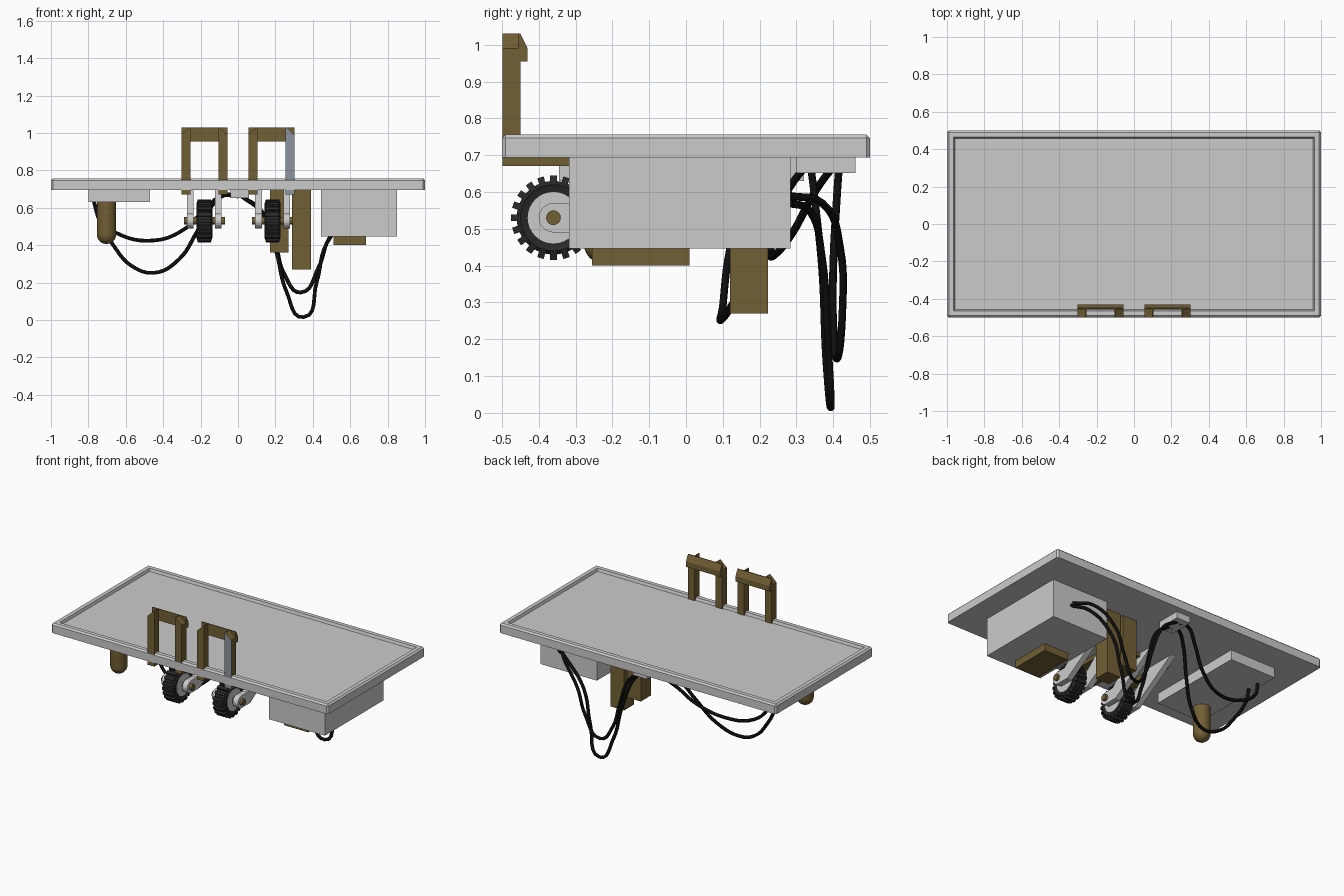
import bpy, bmesh, math
from mathutils import Vector

if "Cube" in bpy.data.objects:
    bpy.data.objects.remove(bpy.data.objects["Cube"])


def material(name, rgb):
    m = bpy.data.materials.new(name)
    m.diffuse_color = (*rgb, 1)
    m.use_nodes = True
    m.node_tree.nodes["Principled BSDF"].inputs["Base Color"].default_value = m.diffuse_color
    return m


BROWN = material("brown", (0.17, 0.115, 0.035))
RUBBER = material("rubber", (0.022, 0.022, 0.022))
BLACK = material("cable_black", (0.004, 0.004, 0.004))
GREY = material("grey", (0.27, 0.3, 0.35))


def finish(name, bm, mat=None):
    bmesh.ops.recalc_face_normals(bm, faces=bm.faces)
    me = bpy.data.meshes.new(name)
    bm.to_mesh(me)
    bm.free()
    ob = bpy.data.objects.new(name, me)
    bpy.context.collection.objects.link(ob)
    if mat:
        me.materials.append(mat)
    return ob


def smooth(ob):
    bpy.ops.object.select_all(action='DESELECT')
    ob.select_set(True)
    bpy.context.view_layer.objects.active = ob
    bpy.ops.object.shade_smooth_by_angle(angle=math.radians(35))


def box(name, x0, x1, y0, y1, z0, z1, mat=None):
    bm = bmesh.new()
    bmesh.ops.create_cube(bm, size=1)
    for v in bm.verts:
        v.co = ((x0 + x1) / 2 + v.co.x * (x1 - x0),
                (y0 + y1) / 2 + v.co.y * (y1 - y0),
                (z0 + z1) / 2 + v.co.z * (z1 - z0))
    return finish(name, bm, mat)


def prism(name, points, axis, a, b, mat=None):
    """Extrude a profile: (y, z) points along x, or (x, z) points along y."""
    bm = bmesh.new()
    place = (lambda p, t: (t, p[0], p[1])) if axis == 'x' else (lambda p, t: (p[0], t, p[1]))
    face = bm.faces.new([bm.verts.new(place(p, a)) for p in points])
    ext = bmesh.ops.extrude_face_region(bm, geom=[face])
    move = Vector((b - a, 0, 0)) if axis == 'x' else Vector((0, b - a, 0))
    bmesh.ops.translate(bm, vec=move, verts=[e for e in ext['geom'] if isinstance(e, bmesh.types.BMVert)])
    return finish(name, bm, mat)


def lathe(name, profile, centre, axis, steps, mat=None):
    """Spin (radius, offset) points round the x or z axis."""
    bm = bmesh.new()
    c = Vector(centre)
    d = Vector((1, 0, 0)) if axis == 'x' else Vector((0, 0, 1))
    side = Vector((0, 1, 0))
    vs = [bm.verts.new(c + d * h + side * r) for r, h in profile]
    es = [bm.edges.new(p) for p in zip(vs, vs[1:])]
    bmesh.ops.spin(bm, geom=vs + es, cent=c, axis=d, angle=math.tau, steps=steps)
    bmesh.ops.remove_doubles(bm, verts=bm.verts, dist=1e-5)
    ob = finish(name, bm, mat)
    smooth(ob)
    return ob


# Tray-like top with a chamfered rim and a shallow recess
top = box("table_top", -1, 1, -0.5, 0.5, 0.694, 0.756)
bm = bmesh.new()
bm.from_mesh(top.data)
bmesh.ops.bevel(bm, geom=[e for e in bm.edges if max(v.co.z for v in e.verts) > 0.75],
                offset=0.01, segments=1, affect='EDGES')
face = max(bm.faces, key=lambda f: f.calc_center_median().z)
bmesh.ops.inset_region(bm, faces=[face], thickness=0.037)
bmesh.ops.inset_region(bm, faces=[face], thickness=0.008, depth=-0.018)
bm.to_mesh(top.data)
bm.free()

# Two upright handles with flat strips running under the top
for side, cx in (("left", -0.18), ("right", 0.178)):
    for s in (-1, 1):
        outer, inner = cx + s * 0.123, cx + s * 0.075
        post = prism(f"{side}_handle_post", [(outer, 0.67), (inner, 0.67), (inner, 1.03),
                     (cx + s * 0.08, 1.03), (outer, 0.99)], 'y', -0.499, -0.45, BROWN)
        if side == "right" and s == 1:  # this post has a grey front
            post.data.materials.append(GREY)
            for f in post.data.polygons:
                f.material_index = int(f.normal.y < -0.9)
        box(f"{side}_handle_strip", min(outer, inner), max(outer, inner), -0.499, -0.05,
            0.67, 0.695, BROWN)
    prism(f"{side}_handle_bar", [(-0.455, 0.955), (-0.43, 0.955), (-0.43, 0.99), (-0.45, 1.03),
          (-0.455, 1.03)], 'x', cx - 0.123, cx + 0.123, BROWN)

# Toothed wheels, axles and fork arms
WY, WZ = -0.36, 0.53
for side, cx in (("left", -0.18), ("right", 0.185)):
    lathe(f"{side}_tyre", [(0, -0.036), (0.075, -0.036), (0.09, -0.043), (0.1, -0.032),
          (0.1, 0.032), (0.09, 0.043), (0.075, 0.036), (0, 0.036)], (cx, WY, WZ), 'x', 40, RUBBER)
    bm = bmesh.new()
    for i in range(20):
        a = math.tau * i / 20
        r, t = Vector((0, math.cos(a), math.sin(a))), Vector((0, -math.sin(a), math.cos(a)))
        cube = bmesh.ops.create_cube(bm, size=1)['verts']
        for v in cube:
            half = 0.043 if v.co.x and v.co.z < 0 else 0.035
            v.co = (Vector((cx, WY, WZ)) + Vector((math.copysign(half, v.co.x), 0, 0))
                    + t * v.co.y * 0.018 + r * (0.103 + v.co.z * 0.024))
    finish(f"{side}_tyre_teeth", bm, RUBBER)
    lathe(f"{side}_wheel_hub", [(0, -0.04), (0.07, -0.04), (0.07, 0.04), (0, 0.04)],
          (cx, WY, WZ), 'x', 32)
    lathe(f"{side}_axle", [(0, -0.11), (0.02, -0.11), (0.02, 0.11), (0, 0.11)],
          (cx, WY, WZ), 'x', 16, BROWN)
    arm = [(WY + 0.04 * math.cos(a), WZ + 0.04 * math.sin(a))
           for a in (math.radians(90 + 18 * i) for i in range(11))]
    arm += [(-0.27, 0.49), (0.05, 0.695), (-0.16, 0.695), (-0.3, 0.57)]
    for s in (-1, 1):
        prism(f"{side}_fork_arm", arm, 'x', cx + s * 0.075 - 0.018, cx + s * 0.075 + 0.018)

# Equipment hung below the top
box("large_case", 0.445, 0.85, -0.318, 0.284, 0.446, 0.695)
box("case_pad", 0.51, 0.685, -0.255, 0.01, 0.40, 0.447, BROWN)
box("long_block", 0.29, 0.39, 0.12, 0.223, 0.27, 0.695, BROWN)
box("short_block", 0.17, 0.27, 0.12, 0.223, 0.36, 0.695, BROWN)
box("side_plate", -0.80, -0.47, -0.345, 0.32, 0.63, 0.695)
box("cable_junction", -0.04, 0.06, 0.30, 0.46, 0.652, 0.695)

# Round-ended peg
lathe("rounded_peg", [(0, 0.64), (0.052, 0.64)] + [
    (0.052 * math.cos(a), 0.458 - 0.052 * math.sin(a))
    for a in (math.radians(15 * i) for i in range(7))], (-0.703, -0.225, 0), 'z', 24, BROWN)

# Hanging cables
cables = [
    [(-0.77, 0.2, 0.63), (-0.74, 0.22, 0.545), (-0.65, 0.23, 0.465), (-0.45, 0.235, 0.425),
     (-0.28, 0.29, 0.49), (-0.17, 0.35, 0.6), (-0.08, 0.4, 0.665), (0, 0.415, 0.66)],
    [(-0.77, 0.12, 0.63), (-0.74, 0.13, 0.53), (-0.66, 0.11, 0.39), (-0.57, 0.1, 0.29),
     (-0.45, 0.095, 0.252), (-0.32, 0.14, 0.32), (-0.22, 0.21, 0.47), (-0.14, 0.28, 0.61),
     (-0.06, 0.33, 0.67), (0, 0.34, 0.66)],
    [(0.7, 0.28, 0.59), (0.62, 0.37, 0.57), (0.49, 0.42, 0.44), (0.43, 0.425, 0.28),
     (0.335, 0.41, 0.147), (0.25, 0.4, 0.24), (0.2, 0.4, 0.4), (0.12, 0.41, 0.59),
     (0.02, 0.415, 0.66)],
    [(0.72, 0.28, 0.57), (0.62, 0.335, 0.55), (0.48, 0.37, 0.42), (0.42, 0.385, 0.2),
     (0.35, 0.393, 0.015), (0.26, 0.38, 0.15), (0.2, 0.37, 0.38), (0.12, 0.35, 0.58),
     (0.02, 0.34, 0.66)],
]
for pts in cables:
    cu = bpy.data.curves.new("cable", 'CURVE')
    cu.dimensions = '3D'
    cu.bevel_depth = 0.0105
    cu.bevel_resolution = 2
    cu.resolution_u = 6
    cu.use_fill_caps = True
    sp = cu.splines.new('BEZIER')
    sp.bezier_points.add(len(pts) - 1)
    for bp, p in zip(sp.bezier_points, pts):
        bp.co = p
        bp.handle_left_type = bp.handle_right_type = 'AUTO'
    cu.materials.append(BLACK)
    bpy.context.collection.objects.link(bpy.data.objects.new("cable", cu))
